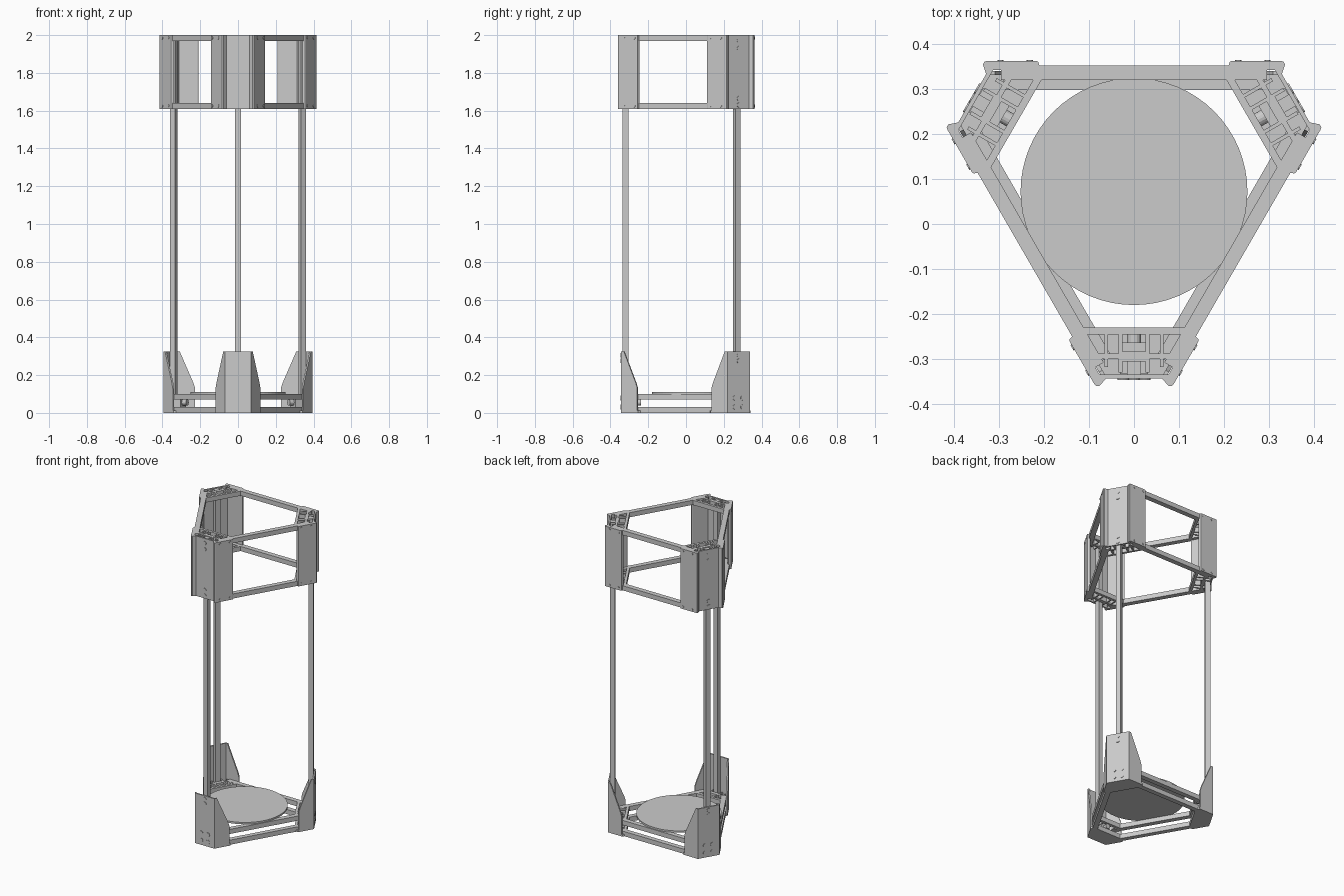
import bpy, bmesh
from math import radians, sin, cos
from mathutils import Matrix, Vector

if "Cube" in bpy.data.objects:
    bpy.data.objects.remove(bpy.data.objects["Cube"])

CENTRE = Matrix.Translation((0, 0.072, 0))
TURNS = [CENTRE @ Matrix.Rotation(radians(a), 4, 'Z') for a in (0, 120, 240)]
SIDES = ("front", "back_right", "back_left")


def finish(name, bm, mat):
    bmesh.ops.recalc_face_normals(bm, faces=bm.faces)
    me = bpy.data.meshes.new(name)
    bm.to_mesh(me)
    bm.free()
    ob = bpy.data.objects.new(name, me)
    ob.matrix_world = mat
    bpy.context.collection.objects.link(ob)
    return ob


def prism(bm, pts, depth, m=Matrix()):
    """Extrude a 2D outline by depth along local z of matrix m."""
    low = [bm.verts.new(m @ Vector((x, y, 0))) for x, y in pts]
    high = [bm.verts.new(m @ Vector((x, y, depth))) for x, y in pts]
    n = len(pts)
    bm.faces.new(low)
    bm.faces.new(high)
    for i in range(n):
        bm.faces.new((low[i], low[(i + 1) % n], high[(i + 1) % n], high[i]))


def box(bm, x0, x1, y0, y1, z0, z1):
    prism(bm, [(x0, y0), (x1, y0), (x1, y1), (x0, y1)], z1 - z0,
          Matrix.Translation((0, 0, z0)))


def cyl(bm, pos, r, h, n=16, axis='Y'):
    m = Matrix.Translation(pos)
    if axis == 'Y':
        m = m @ Matrix.Rotation(radians(90), 4, 'X')
    bmesh.ops.create_cone(bm, cap_ends=True, segments=n, radius1=r,
                          radius2=r, depth=h, matrix=m)


def flange_frame(s, x, y):
    """Plane of a side flange: u runs back along the beam, v is up, w points inward."""
    u, w = (s * 0.5, cos(radians(30)), 0), (-s * cos(radians(30)), 0.5, 0)
    return Matrix(((u[0], 0, w[0], s * x), (u[1], 0, w[1], y),
                   (0, 1, 0, 0), (0, 0, 0, 1)))


def bracket(bm, z0, z1, yo, wo):
    # inner crossbar, ribs and clamp round the column
    box(bm, -0.112, 0.112, -0.318, -0.302, z0, z1)
    for s in (-1, 1):
        for x, y0, y1 in ((0.03, yo + 0.008, -0.318), (0.062, yo + 0.02, -0.318)):
            box(bm, s * x - 0.004, s * x + 0.004, y0, y1, z0, z1)
        box(bm, min(s * .015, s * .085), max(s * .015, s * .085), -0.372, -0.36, z0, z1)
    box(bm, -0.03, 0.03, -0.377, -0.355, z0, z1)


for side, turn in zip(SIDES, TURNS):
    # upper corner: folded outer face with two long side flanges
    bm = bmesh.new()
    half = [(0.062, -0.415), (0.077, -0.432), (0.084, -0.432), (0.088, -0.428),
            (0.143, -0.333), (0.143, -0.328), (0.133, -0.317), (0.126, -0.321),
            (0.077, -0.406)]
    prism(bm, half + [(-x, y) for x, y in reversed(half)], 0.39,
          Matrix.Translation((0, 0, 1.61)))
    finish(side + "_upper_corner", bm, turn)

    # upper brackets
    bm = bmesh.new()
    for z in (1.61, 1.97):
        bracket(bm, z, z + 0.03, -0.41, 0.077)
    finish(side + "_upper_bracket", bm, turn)

    # lower corner: outer face, tapered flanges and floor plate
    bm = bmesh.new()
    box(bm, -0.07, 0.07, -0.415, -0.406, 0, 0.325)
    for s in (-1, 1):
        prism(bm, [(0, 0), (0.098, 0), (0.098, 0.13), (0.088, 0.16),
                   (0.016, 0.325), (0, 0.325)], 0.009,
              flange_frame(s, 0.07, -0.415))
    prism(bm, [(-0.07, -0.412), (0.07, -0.412), (0.122, -0.325), (0.11, -0.302),
               (-0.11, -0.302), (-0.122, -0.325)], 0.012)
    finish(side + "_lower_corner", bm, turn)

    # lower bracket
    bm = bmesh.new()
    for z in (0.0, 0.07):
        bracket(bm, z, z + 0.03, -0.41, 0.07)
    finish(side + "_lower_bracket", bm, turn)

    # motor
    bm = bmesh.new()
    box(bm, -0.031, 0.031, -0.405, -0.335, 0.024, 0.086)
    cyl(bm, (0, -0.325, 0.055), 0.016, 0.03)
    finish(side + "_motor", bm, turn)

    # vertical column
    bm = bmesh.new()
    box(bm, -0.015, 0.015, -0.407, -0.377, 0.09, 1.995)
    finish(side + "_column", bm, turn)

    # screws on the outer faces and flanges
    bm = bmesh.new()
    for z in (1.63, 1.665, 1.93, 1.97, 0.275, 0.305):
        cyl(bm, (0, -0.415, z), 0.012, 0.006)
    for x in (-0.024, 0.024):
        for z in (0.031, 0.079):
            cyl(bm, (x, -0.415, z), 0.013, 0.006)
    for s in (-1, 1):
        f = flange_frame(s, 0.088, -0.428)
        for u in (0.03, 0.095):
            for z in (1.625, 1.985):
                bmesh.ops.create_cone(bm, cap_ends=True, segments=12, radius1=0.007,
                                      radius2=0.007, depth=0.005,
                                      matrix=f @ Matrix.Translation((u, z, 0)))
    finish(side + "_screws", bm, turn)

    # horizontal beams opposite this corner
    bm = bmesh.new()
    for z in (1.61, 1.97):
        box(bm, -0.295, 0.295, 0.248, 0.28, z, z + 0.03)
    for z in (0.0, 0.07):
        box(bm, -0.29, 0.29, 0.226, 0.257, z, z + 0.03)
    finish("beams_opposite_" + side, bm, turn)

# round bed
bm = bmesh.new()
cyl(bm, (0, 0, 0.105), 0.252, 0.012, 64, 'Z')
finish("round_bed", bm, CENTRE)
